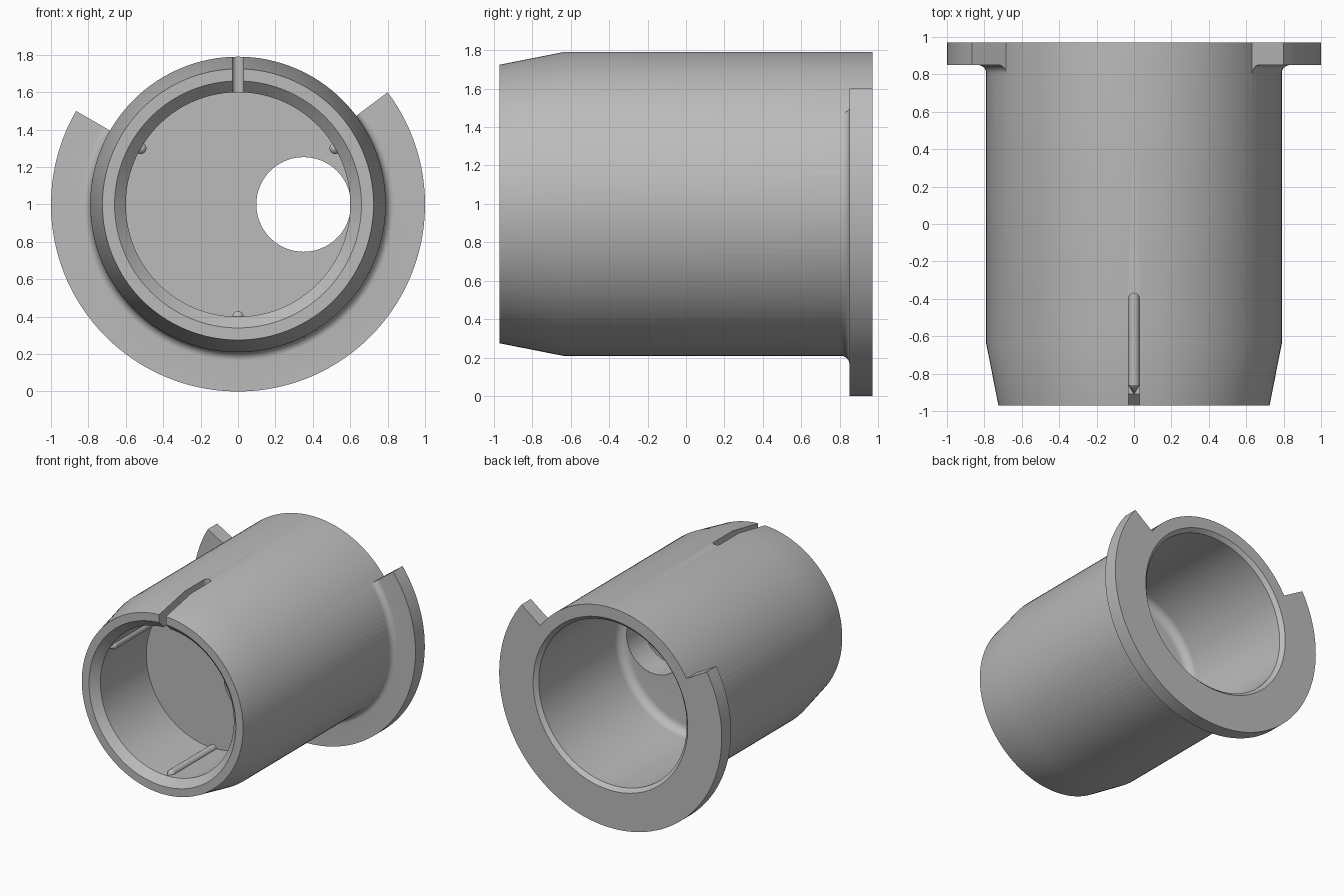
import bpy, bmesh
from math import sin, cos, pi, radians
from mathutils import Vector

cube = bpy.data.objects.get("Cube")
if cube:
    bpy.data.objects.remove(cube, do_unlink=True)

AXIS_Z = 1.0      # height of the sleeve axis
BACK = 0.97
FRONT = -0.97
OUTER = 0.79      # sleeve outside radius
POCKET = 0.60     # front pocket radius
BORE = 0.665      # rear bore radius

grey = bpy.data.materials.new("plain grey")
grey.use_nodes = True
grey.diffuse_color = (0.5, 0.5, 0.5, 1)
grey.node_tree.nodes["Principled BSDF"].inputs["Base Color"].default_value = (0.5, 0.5, 0.5, 1)


def arc(y, r, radius, start, end, steps=8):
    """Rounded corner as (y, r) points, angles in degrees."""
    angles = [radians(start + (end - start) * i / steps) for i in range(steps + 1)]
    return [(y + radius * cos(a), r + radius * sin(a)) for a in angles]


def revolve(name, profile, closed=False, start=0.0, sweep=360.0, centre=(0, 0, AXIS_Z), steps=128):
    """Turn a (y, r) profile about an axis running along y."""
    bm = bmesh.new()
    a = radians(start)
    verts = [bm.verts.new((r * cos(a), y, r * sin(a))) for y, r in profile]
    pairs = list(zip(verts, verts[1:]))
    if closed:
        pairs.append((verts[-1], verts[0]))
    edges = [bm.edges.new(p) for p in pairs]
    bmesh.ops.spin(bm, geom=verts + edges, cent=(0, 0, 0), axis=(0, -1, 0),
                   angle=radians(sweep), steps=steps)
    bmesh.ops.remove_doubles(bm, verts=bm.verts, dist=1e-5)
    if sweep < 360:
        bmesh.ops.holes_fill(bm, edges=bm.edges, sides=0)
    bmesh.ops.recalc_face_normals(bm, faces=bm.faces)
    bmesh.ops.translate(bm, verts=bm.verts, vec=Vector(centre))
    mesh = bpy.data.meshes.new(name)
    bm.to_mesh(mesh)
    bm.free()
    mesh.materials.append(grey)
    obj = bpy.data.objects.new(name, mesh)
    bpy.context.collection.objects.link(obj)
    return obj


def select(obj):
    bpy.ops.object.select_all(action='DESELECT')
    obj.select_set(True)
    bpy.context.view_layer.objects.active = obj


def combine(target, tool, operation):
    """Apply a boolean and throw the tool away."""
    tool.hide_render = True
    select(target)
    mod = target.modifiers.new("boolean", 'BOOLEAN')
    mod.object, mod.operation, mod.solver = tool, operation, 'EXACT'
    bpy.ops.object.modifier_apply(modifier=mod.name)
    bpy.data.objects.remove(tool, do_unlink=True)


def smooth(obj):
    select(obj)
    bpy.ops.object.shade_smooth_by_angle(angle=radians(30))


# Sleeve: front pocket, dividing wall and rear bore in one turned profile
sleeve_profile = [
    (-0.32, 0), (-0.32, POCKET), (-0.91, POCKET), (FRONT, 0.66), (FRONT, 0.725),
    (-0.64, OUTER), (BACK, OUTER), (BACK, BORE + 0.03), (BACK - 0.03, BORE),
] + arc(-0.03, BORE - 0.07, 0.07, 90, 180) + [(-0.10, 0)]
sleeve = revolve("sleeve", sleeve_profile)

# Rear flange: a partial ring with a fillet where it meets the sleeve
flange_profile = [(0.85, 1.0), (BACK, 1.0), (BACK, 0.75), (0.805, 0.75)] \
    + arc(0.805, OUTER + 0.045, 0.045, -90, 0)
flange = revolve("flange", flange_profile, closed=True, start=150, sweep=246.87, steps=96)
combine(sleeve, flange, 'UNION')

# Off-centre hole through the dividing wall
hole = revolve("hole_cutter", [(-0.33, 0), (-0.33, 0.253), (0.0, 0.253), (0.0, 0)],
               centre=(0.351, 0, AXIS_Z), steps=64)
combine(sleeve, hole, 'DIFFERENCE')

# Round-ended slot in the top of the front rim
bpy.ops.mesh.primitive_cube_add(size=1, location=(0, -0.75, 1.7))
slot = bpy.context.object
slot.scale = (0.06, 0.7, 0.4)
combine(sleeve, slot, 'DIFFERENCE')
bpy.ops.mesh.primitive_cylinder_add(vertices=32, radius=0.03, depth=0.4, location=(0, -0.4, 1.7))
combine(sleeve, bpy.context.object, 'DIFFERENCE')
sleeve.data.materials.clear()
sleeve.data.materials.append(grey)
smooth(sleeve)

# Three pointed ribs along the pocket wall
for name, angle in (("left_rib", 30), ("right_rib", 150), ("bottom_rib", 270)):
    a = radians(angle)
    rib = revolve(name, [(-0.91, 0), (-0.86, 0.03), (-0.3, 0.03), (-0.3, 0)],
                  centre=(POCKET * cos(a), 0, AXIS_Z + POCKET * sin(a)), steps=24)
    smooth(rib)
